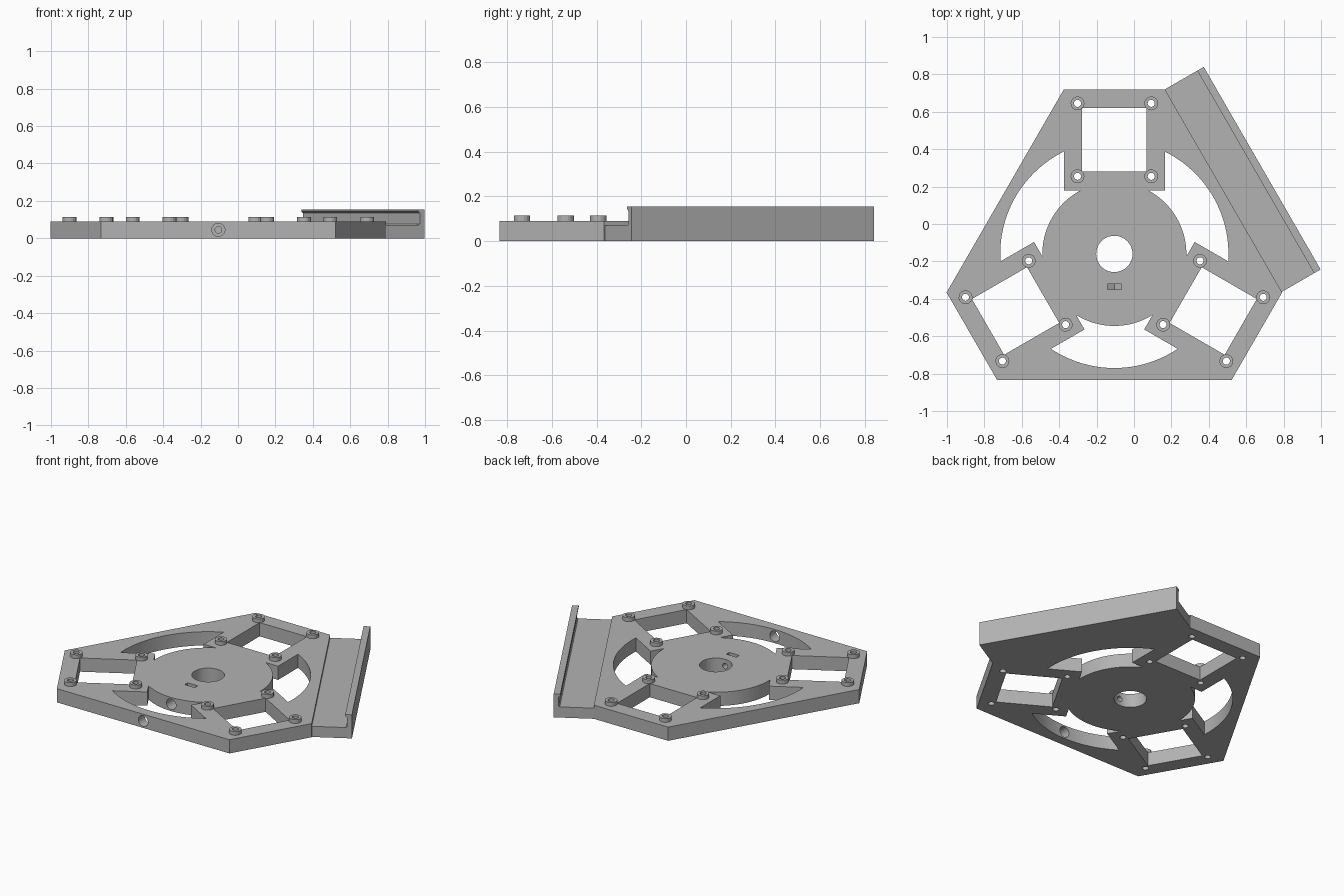
import bpy, bmesh
from math import sin, cos, asin, acos, atan, radians, pi
from mathutils import Matrix, Vector

cube = bpy.data.objects.get("Cube")
if cube:
    bpy.data.objects.remove(cube, do_unlink=True)

grey = bpy.data.materials.new("grey plastic")
grey.use_nodes = True
COLOUR = (0.45, 0.45, 0.45, 1)
grey.diffuse_color = COLOUR
grey.node_tree.nodes["Principled BSDF"].inputs["Base Color"].default_value = COLOUR

CENTRE = Matrix.Translation((-0.105, -0.16, 0))
THICK = 0.09


def turn(degrees):
    return CENTRE @ Matrix.Rotation(radians(degrees), 4, "Z")


def polar(r, a):
    return (r * cos(a), r * sin(a))


def arc(r, start, end, steps):
    return [polar(r, start + (end - start) * i / steps) for i in range(steps + 1)]


def circle(r, sides, x=0, y=0):
    return [(x + px, y + py) for px, py in arc(r, 0, 2 * pi, sides)[:-1]]


def prism(name, outline, low, high, matrix):
    """Extrude a closed outline along local z and place it."""
    bm = bmesh.new()
    face = bm.faces.new([bm.verts.new((x, y, low)) for x, y in outline])
    grown = bmesh.ops.extrude_face_region(bm, geom=[face])["geom"]
    tops = [g for g in grown if isinstance(g, bmesh.types.BMVert)]
    bmesh.ops.translate(bm, verts=tops, vec=(0, 0, high - low))
    bmesh.ops.recalc_face_normals(bm, faces=bm.faces)
    bm.transform(matrix)
    mesh = bpy.data.meshes.new(name)
    bm.to_mesh(mesh)
    bm.free()
    mesh.materials.append(grey)
    obj = bpy.data.objects.new(name, mesh)
    bpy.context.collection.objects.link(obj)
    return obj


def cut(target, cutter):
    """Subtract a cutter from a part and discard the cutter."""
    cutter.hide_render = True
    mod = target.modifiers.new("cut", "BOOLEAN")
    mod.operation, mod.solver, mod.object = "DIFFERENCE", "EXACT", cutter
    bpy.context.view_layer.objects.active = target
    bpy.ops.object.modifier_apply(modifier=mod.name)
    bpy.data.objects.remove(cutter, do_unlink=True)


# Six-sided base plate with threefold symmetry
corners = []
for k in range(3):
    spin = Matrix.Rotation(radians(-120 * k), 4, "Z")
    corners += [(spin @ Vector((x, 0.88, 0))).xy for x in (-0.27, 0.27)]
plate = prism("base_plate", corners, 0, THICK, CENTRE)

# Curved slot between the hub and the rim, ending at the arms
HUB, RIM, ARM, FOOT = 0.385, 0.61, 0.27, 0.34
outer = pi / 3 - asin(ARM / RIM)
inner = pi / 3 - acos(FOOT / HUB)
corner_r, corner_a = (ARM ** 2 + FOOT ** 2) ** 0.5, pi / 3 - atan(ARM / FOOT)
slot = (arc(RIM, -outer, outer, 32) + [polar(corner_r, corner_a)]
        + arc(HUB, inner, -inner, 24) + [polar(corner_r, -corner_a)])
window = [(-0.172, 0.44), (0.172, 0.44), (0.172, 0.78), (-0.172, 0.78)]

# Windows, slots and raised screw collars on each arm
for k in range(3):
    place = turn(120 * k)
    cut(plate, prism("window_cutter", window, -0.1, 0.2, place))
    cut(plate, prism("slot_cutter", slot, -0.1, 0.2, turn(120 * k + 30)))
    for x in (-0.197, 0.197):
        for y in (0.415, 0.805):
            hole = circle(0.019, 16, x, y)
            cut(plate, prism("hole_cutter", hole, -0.1, 0.2, place))
            collar = prism("screw_collar", circle(0.037, 16, x, y), THICK, 0.115, place)
            cut(collar, prism("hole_cutter", hole, -0.1, 0.2, place))

# Shaft hole, and a set screw bore with a nut pocket running in from the front
cut(plate, prism("shaft_cutter", circle(0.097, 48), -0.1, 0.2, CENTRE))
bore = CENTRE @ Matrix.Translation((0, 0, 0.045)) @ Matrix.Rotation(pi / 2, 4, "X")
cut(plate, prism("head_cutter", circle(0.035, 24), 0.25, 0.8, bore))
cut(plate, prism("screw_cutter", circle(0.018, 16), 0.05, 0.3, bore))
pocket = [(-0.037, 0.1), (-0.037, -0.021), (0, -0.042), (0.037, -0.021), (0.037, 0.1)]
cut(plate, prism("nut_cutter", pocket, 0.16, 0.19, bore))

# Side rail: low shelf, upright wall and a small inward lip
rail = [(0, 0), (0.24, 0), (0.24, 0.155), (0.2, 0.155), (0.2, 0.145),
        (0.21, 0.135), (0.21, 0.076), (0.204, 0.07), (0, 0.07)]
start, end = Vector((0.165, 0.72, 0)), Vector((0.79, -0.363, 0))
along = (end - start).normalized()
out = Vector((-along.y, along.x, 0))
frame = Matrix((out, Vector((0, 0, 1)), along)).transposed().to_4x4()
prism("side_rail", rail, 0, (end - start).length, Matrix.Translation(start) @ frame)
